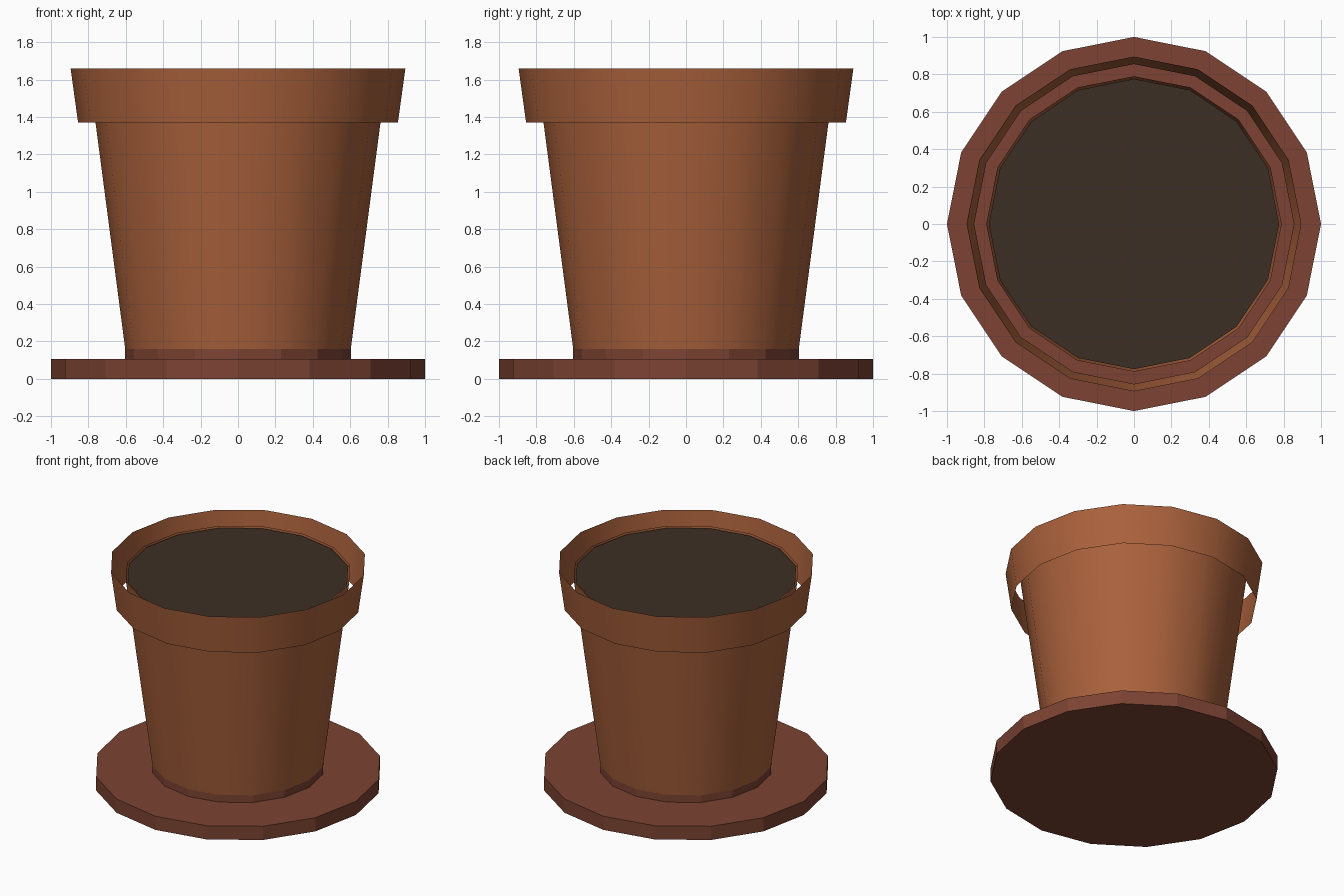
import bpy, math

if "Cube" in bpy.data.objects:
    bpy.data.objects.remove(bpy.data.objects["Cube"])

SIDES = 16

def material(name, rgb):
    m = bpy.data.materials.new(name)
    m.diffuse_color = (*rgb, 1)
    m.use_nodes = True
    m.node_tree.nodes["Principled BSDF"].inputs["Base Color"].default_value = m.diffuse_color
    return m

terracotta = material("terracotta", (0.40, 0.12, 0.045))
dark_clay = material("dark_clay", (0.20, 0.055, 0.032))
soil_mat = material("soil", (0.045, 0.028, 0.018))

def frustum(name, r0, z0, r1, z1, mat, cap='NGON', smooth=False):
    bpy.ops.mesh.primitive_cone_add(vertices=SIDES, radius1=r0, radius2=r1,
                                    depth=z1 - z0, end_fill_type=cap,
                                    location=(0, 0, (z0 + z1) / 2))
    ob = bpy.context.object
    ob.name = name
    ob.data.materials.append(mat)
    if smooth:
        bpy.ops.object.shade_smooth_by_angle(angle=math.radians(40))
    return ob

# saucer and the foot standing on it
frustum("saucer", 1.0, 0.0, 1.0, 0.105, dark_clay)
frustum("pot_foot", 0.603, 0.105, 0.603, 0.16, dark_clay, 'NOTHING')

# thin tapered wall and the separate open collar around its top
frustum("pot_wall", 0.603, 0.16, 0.79, 1.585, terracotta, 'NOTHING', True)
frustum("pot_collar", 0.855, 1.37, 0.895, 1.66, terracotta, 'NOTHING', True)

# soil surface, just inside the wall
bpy.ops.mesh.primitive_circle_add(vertices=SIDES, radius=0.776, fill_type='NGON',
                                  location=(0, 0, 1.575))
soil = bpy.context.object
soil.name = "soil"
soil.data.materials.append(soil_mat)
